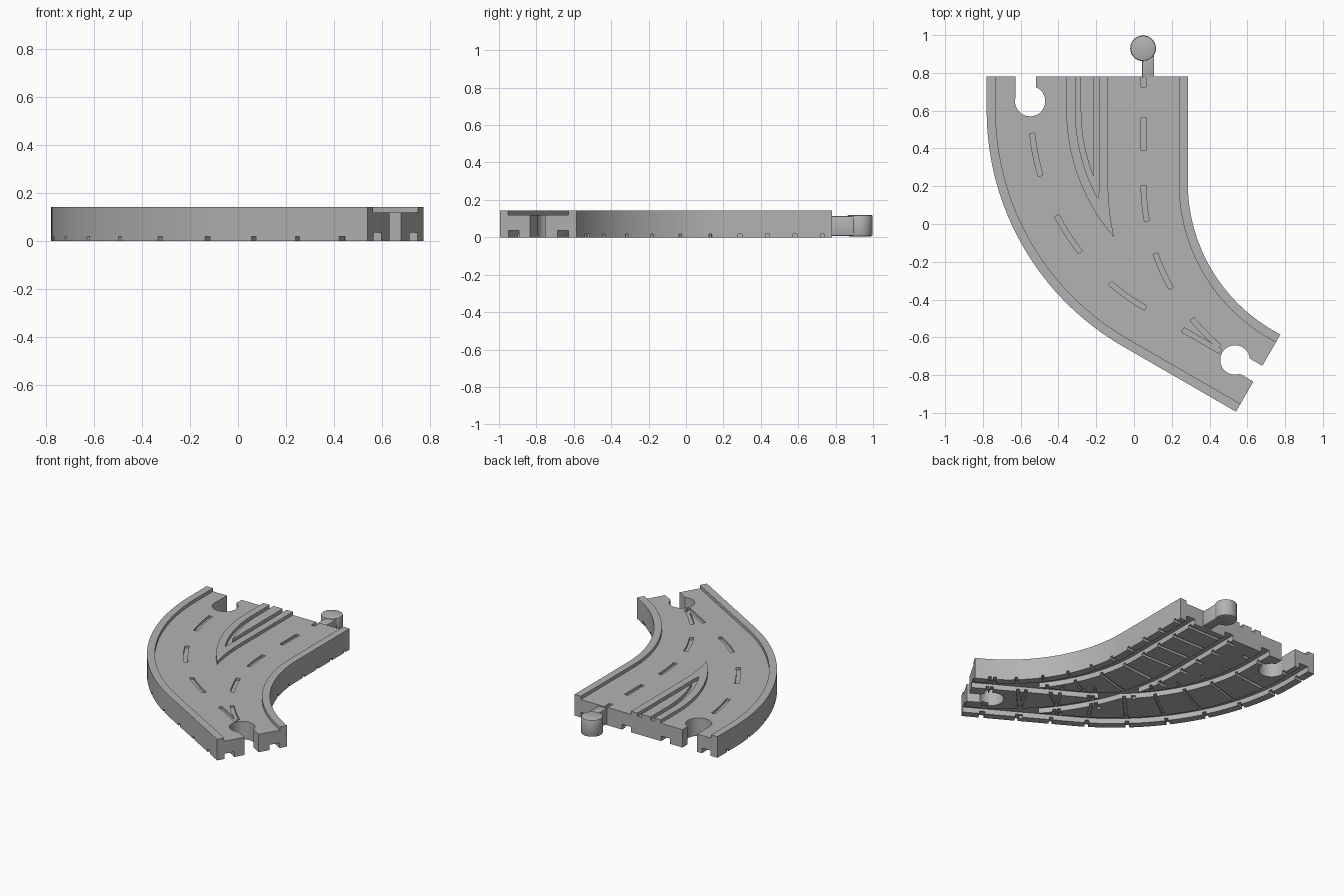
import bpy, bmesh
from math import sin, cos, pi, radians

if "Cube" in bpy.data.objects:
    bpy.data.objects.remove(bpy.data.objects["Cube"], do_unlink=True)

HEIGHT, ROAD, BACK, WIDTH, CURB = 0.142, 0.12, 0.78, 0.47, 0.048
TURN = pi / 3

# Each lane runs straight forward, bends by 60 degrees, then runs straight:
# bend centre x, bend centre y, outer radius, final straight
LEFT = (0.66, 0.60, 1.44, 0.693)
RIGHT = (1.185, 0.217, 1.37, 0.046)


def breaks(lane):
    start = BACK - lane[1]
    return start, start + (lane[2] - WIDTH / 2) * TURN


def length(lane):
    return breaks(lane)[1] + lane[3]


def point(lane, across, along):
    """Point at a distance from the lane's outer edge and from its back end."""
    cx, cy, outer, _ = lane
    r = outer - across
    start, end = breaks(lane)
    if along < start:
        return cx - r, BACK - along
    angle = min((along - start) / (outer - WIDTH / 2), TURN)
    extra = max(along - end, 0)
    return (cx - r * cos(angle) + extra * cos(TURN / 2),
            cy - r * sin(angle) - extra * sin(TURN / 2))


def edge(lane, across, a, b):
    start, end = breaks(lane)
    stops = [a, b] + [s for s in (start, end) if a < s < b]
    n = 32
    stops += [s for s in (start + (end - start) * i / n for i in range(1, n)) if a < s < b]
    return [point(lane, across, s) for s in sorted(stops)]


def ribbon(lane, t0, t1, a, b):
    return edge(lane, t0, a, b) + edge(lane, t1, a, b)[::-1]


def circle(x, y, r, n=48):
    return [(x + r * cos(2 * pi * i / n), y + r * sin(2 * pi * i / n)) for i in range(n)]


def prism(name, outlines, z0, z1):
    bm = bmesh.new()
    for outline in outlines:
        face = bm.faces.new([bm.verts.new((x, y, z0)) for x, y in outline])
        top = bmesh.ops.extrude_face_region(bm, geom=[face])["geom"]
        bmesh.ops.translate(bm, vec=(0, 0, z1 - z0),
                            verts=[v for v in top if isinstance(v, bmesh.types.BMVert)])
    bmesh.ops.recalc_face_normals(bm, faces=bm.faces)
    mesh = bpy.data.meshes.new(name)
    bm.to_mesh(mesh)
    bm.free()
    obj = bpy.data.objects.new(name, mesh)
    bpy.context.collection.objects.link(obj)
    return obj


def activate(obj):
    bpy.ops.object.select_all(action="DESELECT")
    obj.select_set(True)
    bpy.context.view_layer.objects.active = obj


def cut(target, outlines, z0, z1):
    cutter = prism("cutter", outlines, z0, z1)
    mod = target.modifiers.new("cut", "BOOLEAN")
    mod.operation, mod.solver, mod.object = "DIFFERENCE", "EXACT", cutter
    activate(target)
    bpy.ops.object.modifier_apply(modifier=mod.name)
    bpy.data.objects.remove(cutter, do_unlink=True)


def finish(obj, bevel=0):
    activate(obj)
    if bevel:
        mod = obj.modifiers.new("soft_rim", "BEVEL")
        mod.width, mod.segments, mod.limit_method = bevel, 2, "ANGLE"
        mod.angle_limit = radians(40)
        bpy.ops.object.modifier_apply(modifier=mod.name)
    obj.data.materials.clear()
    obj.data.materials.append(grey)
    bpy.ops.object.shade_smooth_by_angle(angle=radians(25))


grey = bpy.data.materials.new("plain_grey")
grey.use_nodes = True
COLOUR = (0.45, 0.45, 0.45, 1)
grey.diffuse_color = COLOUR
grey.node_tree.nodes["Principled BSDF"].inputs["Base Color"].default_value = COLOUR

# Solid body, both lanes together
body = prism("track_body", [edge(LEFT, 0, 0, length(LEFT))
                            + edge(RIGHT, WIDTH, 0, length(RIGHT))[::-1]], 0, HEIGHT)

# Road surfaces sunk between the curbs
for lane in (LEFT, RIGHT):
    cut(body, [ribbon(lane, CURB, WIDTH - CURB, -0.05, length(lane) + 0.05)], ROAD, 0.2)

# Lane dashes
dash_starts = {LEFT: [(0.3 + 0.458 * k, 0.23) for k in range(4)],
               RIGHT: [(-0.02, 0.075), (0.215, 0.175), (0.575, 0.19), (0.945, 0.2), (1.343, 0.205)]}
for lane, dashes in dash_starts.items():
    cut(body, [ribbon(lane, WIDTH / 2 - 0.013, WIDTH / 2 + 0.013, s, s + d)
               for s, d in dashes], ROAD - 0.015, 0.2)


# Wedge between the lanes: a trough with a raised island inside
def wedge(gap, tip, back):
    def side(lane, across):
        cx, cy, outer, _ = lane
        ys = [back + (tip - back) * i / 20 for i in range(21)]
        return [(cx - ((outer - across) ** 2 - min(y - cy, 0) ** 2) ** 0.5, y) for y in ys]
    return side(LEFT, WIDTH + gap) + side(RIGHT, -gap)[-2::-1]


cut(body, [wedge(0, 0.137, BACK + 0.05)], ROAD, 0.2)
island = prism("wedge_island", [wedge(0.028, 0.25, BACK)], ROAD - 0.005, HEIGHT)

# Wheel grooves and cross ties on the underside
ties = {LEFT: [0.11 + 0.211 * k for k in range(10)],
        RIGHT: [0.05 + 0.147 * k for k in range(4)] + [0.673 + 0.204 * k for k in range(6)]}
for lane, stops in ties.items():
    cut(body, [ribbon(lane, t, t + 0.066, -0.05, length(lane) + 0.05)
               for t in (0.05, WIDTH - 0.116)], -0.05, 0.035)
    cut(body, [ribbon(lane, -0.005, WIDTH + 0.005, s - 0.01, s + 0.01)
               for s in stops], -0.05, 0.018)

# Sockets at the back and front ends
end = length(LEFT)
cut(body, [circle(-0.55, 0.65, 0.08)], -0.1, 0.3)
cut(body, [ribbon(LEFT, 0.152, 0.26, -0.05, 0.13)], -0.1, 0.3)
cut(body, [circle(0.535, -0.72, 0.078)], -0.1, 0.3)
cut(body, [ribbon(LEFT, 0.184, 0.28, end - 0.12, end + 0.05)], -0.1, 0.3)

# Connector peg
neck = prism("peg_neck", [ribbon(RIGHT, 0.227, 0.292, -0.15, 0.005)], 0.008, 0.114)
head = prism("peg_head", [circle(0.048, 0.93, 0.068)], 0.005, 0.12)

for obj, bevel in ((body, 0), (island, 0), (neck, 0.006), (head, 0.01)):
    finish(obj, bevel)
